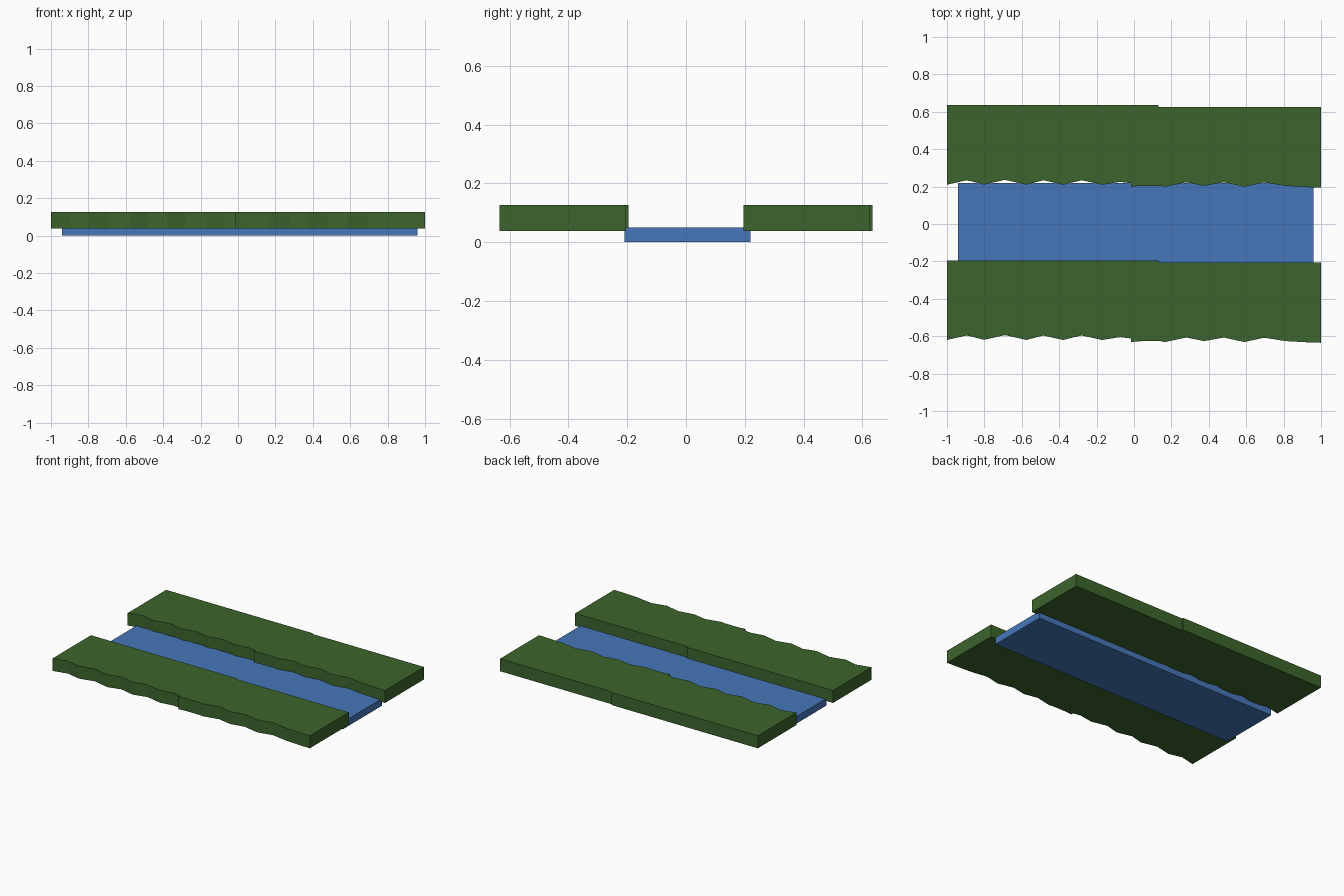
import bpy, bmesh

if "Cube" in bpy.data.objects:
    bpy.data.objects.remove(bpy.data.objects["Cube"])


def material(name, color):
    m = bpy.data.materials.new(name)
    m.diffuse_color = (*color, 1.0)
    m.use_nodes = True
    m.node_tree.nodes["Principled BSDF"].inputs["Base Color"].default_value = m.diffuse_color
    return m


GRASS = material("grass_green", (0.046, 0.130, 0.026))
WATER = material("water_blue", (0.062, 0.184, 0.491))


def slab(name, outline, z0, z1, mat):
    """Extrude a flat outline (counter-clockwise) into a closed slab."""
    bm = bmesh.new()
    face = bm.faces.new([bm.verts.new((x, y, z0)) for x, y in outline])
    ext = bmesh.ops.extrude_face_region(bm, geom=[face], use_keep_orig=True)
    for v in ext["geom"]:
        if isinstance(v, bmesh.types.BMVert):
            v.co.z = z1
    bmesh.ops.recalc_face_normals(bm, faces=bm.faces[:])
    mesh = bpy.data.meshes.new(name)
    bm.to_mesh(mesh)
    bm.free()
    mesh.materials.append(mat)
    obj = bpy.data.objects.new(name, mesh)
    bpy.context.collection.objects.link(obj)
    return obj


# River bed of water
slab("water", [(-0.94, -0.21), (0.96, -0.21), (0.96, 0.22), (-0.94, 0.22)],
     0.0, 0.05, WATER)

# Bank outline: scalloped front edge with a small step, straight stepped back edge
bank = [(-1.0, 0.21), (-0.895, 0.234), (-0.80, 0.211), (-0.69, 0.236),
        (-0.575, 0.210), (-0.485, 0.234), (-0.38, 0.210), (-0.28, 0.234),
        (-0.17, 0.210), (-0.075, 0.225), (-0.016, 0.218), (-0.016, 0.198),
        (0.02, 0.203), (0.14, 0.204), (0.166, 0.199), (0.28, 0.223),
        (0.375, 0.204), (0.48, 0.223), (0.59, 0.199), (0.695, 0.222),
        (0.81, 0.204), (0.95, 0.196), (1.0, 0.195),
        (1.0, 0.625), (0.13, 0.625), (0.13, 0.635), (-1.0, 0.635)]

# The two banks are the same shape, shifted across the river
for name, dy in (("far_bank", 0.0), ("near_bank", -0.83)):
    slab(name, [(x, y + dy) for x, y in bank], 0.039, 0.126, GRASS)
